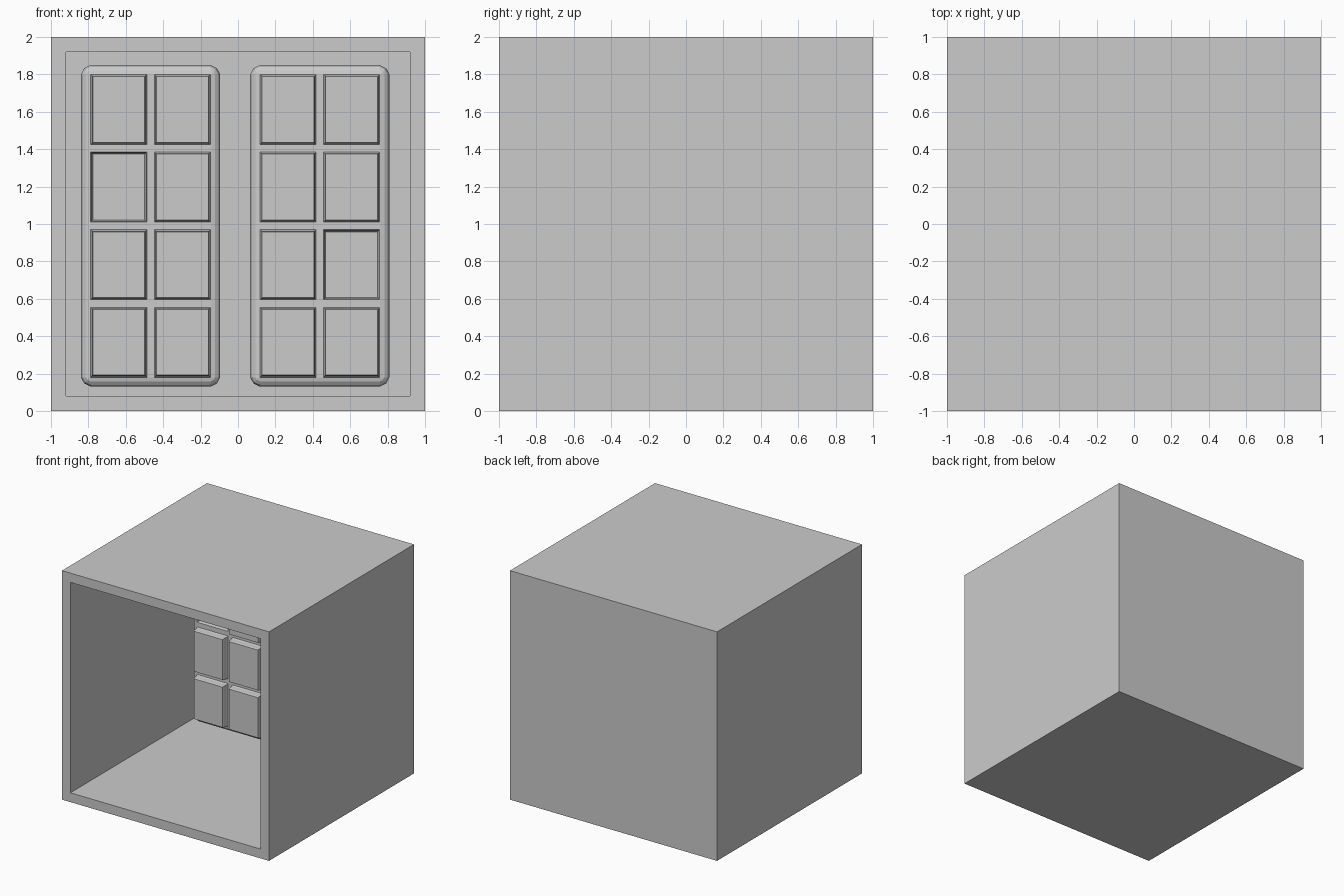
import bpy, bmesh, math
from mathutils import Matrix

if "Cube" in bpy.data.objects:
    bpy.data.objects.remove(bpy.data.objects["Cube"])

FRONT, WALL = 0.56, 0.885      # panel front face and inner back wall (y)
HALF = (0.3225, 0.81)          # half size of the flat panel front (x, z)


def finish(name, bm):
    bmesh.ops.recalc_face_normals(bm, faces=bm.faces)
    me = bpy.data.meshes.new(name)
    bm.to_mesh(me)
    bm.free()
    ob = bpy.data.objects.new(name, me)
    bpy.context.collection.objects.link(ob)
    return ob


def make_shell():
    # cube with its front face inset and pushed in to form the open cavity
    bm = bmesh.new()
    bmesh.ops.create_cube(bm, size=2, matrix=Matrix.Translation((0, 0, 1)))
    front = min(bm.faces, key=lambda f: f.calc_center_median().y)
    bmesh.ops.inset_region(bm, faces=[front], thickness=0.115)
    res = bmesh.ops.extrude_face_region(bm, geom=[front])
    for v in [g for g in res["geom"] if isinstance(g, bmesh.types.BMVert)]:
        v.co.y = WALL
    if front.is_valid:
        bmesh.ops.delete(bm, geom=[front], context='FACES')
    finish("open_box", bm)


def make_panel(name, cx, turn):
    bm = bmesh.new()
    # flat front divided into tiles and grooves
    xs = [-HALF[0]] + [c + s * 0.15 for c in (-0.17, 0.17) for s in (-1, 1)] + [HALF[0]]
    zs = [-HALF[1]] + [(r - 1.5) * 0.415 + s * 0.187 for r in range(4) for s in (-1, 1)] + [HALF[1]]
    grid = [[bm.verts.new((x, 0, z)) for x in xs] for z in zs]
    tiles = []
    for j in range(len(zs) - 1):
        for i in range(len(xs) - 1):
            f = bm.faces.new((grid[j][i], grid[j][i + 1], grid[j + 1][i + 1], grid[j + 1][i]))
            if i % 2 and j % 2:
                tiles.append((f, i // 2, j // 2))

    # rounded rim and sides, swept back to the wall
    edges = [e for e in bm.edges if e.is_boundary]
    for out, depth in ((0.022, 0.005), (0.04, 0.018), (0.05, 0.045), (0.05, WALL - FRONT)):
        res = bmesh.ops.extrude_edge_only(bm, edges=edges)["geom"]
        edges = [g for g in res if isinstance(g, bmesh.types.BMEdge)]
        for v in [g for g in res if isinstance(g, bmesh.types.BMVert)]:
            sx = math.copysign(1, v.co.x) if abs(v.co.x) > HALF[0] - 0.0005 else 0
            sz = math.copysign(1, v.co.z) if abs(v.co.z) > HALF[1] - 0.0003 else 0
            k = 0.65 if sx and sz else 1
            if abs(v.co.x) <= HALF[0] + 0.06:
                base = k * out
                if sx:
                    v.co.x = sx * (HALF[0] + base)
                if sz:
                    v.co.z = sz * (HALF[1] + base)
            v.co.y = depth

    # raised tiles, with one pressed in
    for f, col, row in tiles:
        d = 1 if (col, row) == (0, 2) else -1
        for inset, height in ((0.007, 0.012), (0.003, 0.036), (0.006, 0.012)):
            bmesh.ops.inset_individual(bm, faces=[f], thickness=inset)
            for v in f.verts:
                v.co.y += d * height
    bmesh.ops.recalc_face_normals(bm, faces=bm.faces)
    ob = finish(name, bm)
    # make sure the front of the open-backed panel faces the viewer
    if ob.data.polygons[0].normal.y > 0:
        ob.data.flip_normals()
    ob.location = (cx, FRONT, 0.99)
    ob.rotation_euler.y = turn


make_shell()
make_panel("left_tiled_panel", -0.4675, 0)
make_panel("right_tiled_panel", 0.4375, math.pi)
